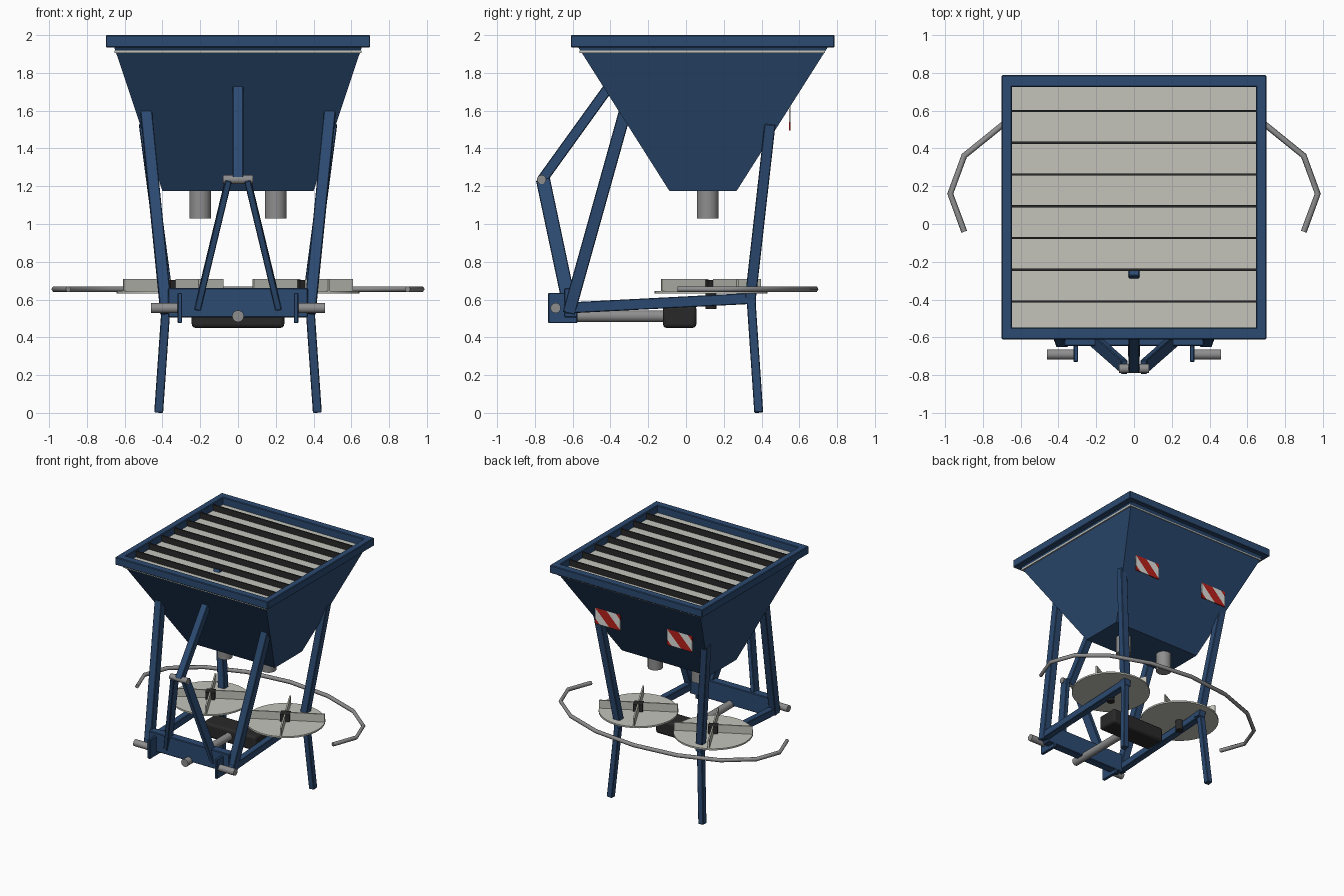
import bpy, bmesh
from math import radians, cos, sin, pi
from mathutils import Vector, Matrix

cube = bpy.data.objects.get("Cube")
if cube:
    bpy.data.objects.remove(cube, do_unlink=True)


def material(name, r, g, b):
    m = bpy.data.materials.new(name)
    m.use_nodes = True
    m.diffuse_color = (r, g, b, 1)
    m.node_tree.nodes["Principled BSDF"].inputs["Base Color"].default_value = (r, g, b, 1)
    return m


BLUE = material("frame blue", 0.025, 0.069, 0.165)
LIGHT = material("pale metal", 0.55, 0.55, 0.50)
GREY = material("steel grey", 0.27, 0.27, 0.27)
DARK = material("dark iron", 0.022, 0.022, 0.022)
RED = material("warning red", 0.47, 0.015, 0.012)
WHITE = material("warning white", 0.72, 0.72, 0.70)


def finish(name, bm, *mats):
    mesh = bpy.data.meshes.new(name)
    bmesh.ops.recalc_face_normals(bm, faces=bm.faces)
    bm.to_mesh(mesh)
    bm.free()
    for m in mats:
        mesh.materials.append(m)
    ob = bpy.data.objects.new(name, mesh)
    bpy.context.collection.objects.link(ob)
    return ob


def smooth(ob):
    bpy.ops.object.select_all(action='DESELECT')
    ob.select_set(True)
    bpy.context.view_layer.objects.active = ob
    bpy.ops.object.shade_smooth_by_angle(angle=radians(35))


def bevel(ob, width, segments=1):
    mod = ob.modifiers.new("soft edges", 'BEVEL')
    mod.width, mod.segments = width, segments
    return ob


def box(name, lo, hi, mat):
    lo, hi = Vector(lo), Vector(hi)
    bm = bmesh.new()
    bmesh.ops.create_cube(bm, size=1, matrix=Matrix.Translation((lo + hi) / 2)
                          @ Matrix.Diagonal((*(hi - lo), 1)))
    return finish(name, bm, mat)


def beam(name, p, q, width, depth, mat=BLUE):
    """Square bar from p to q, its width kept along world x."""
    p, q = Vector(p), Vector(q)
    z = (q - p).normalized()
    x = (Vector((1, 0, 0)) - z * z.x).normalized()
    rot = Matrix((x, z.cross(x), z)).transposed().to_4x4()
    bm = bmesh.new()
    bmesh.ops.create_cube(bm, size=1, matrix=Matrix.Translation((p + q) / 2) @ rot
                          @ Matrix.Diagonal((width, depth, (q - p).length, 1)))
    return bevel(finish(name, bm, mat), 0.004)


def rod(name, p, q, radius, mat=GREY, sides=24):
    p, q = Vector(p), Vector(q)
    rot = (q - p).to_track_quat('Z', 'Y').to_matrix().to_4x4()
    bm = bmesh.new()
    bmesh.ops.create_cone(bm, cap_ends=True, segments=sides, radius1=radius, radius2=radius,
                          depth=(q - p).length, matrix=Matrix.Translation((p + q) / 2) @ rot)
    ob = finish(name, bm, mat)
    smooth(ob)
    return ob


# Hopper: an inverted pyramid
MID = 0.09
bm = bmesh.new()
bmesh.ops.create_cube(bm, size=2)
for v in bm.verts:
    top = v.co.z > 0
    v.co.x *= 0.655 if top else 0.4
    v.co.y = MID + v.co.y * (0.66 if top else 0.178)
    v.co.z = 1.935 if top else 1.175
finish("hopper", bm, BLUE)
box("hopper_trim", (-0.655, -0.565, 1.905), (0.655, 0.737, 1.919), LIGHT)

# Rim around the hopper mouth
for name, lo, hi in (("front", (-0.7, -0.61), (0.7, -0.548)), ("back", (-0.7, 0.725), (0.7, 0.787)),
                     ("right", (-0.7, -0.56), (-0.645, 0.737)), ("left", (0.645, -0.56), (0.7, 0.737))):
    bevel(box("rim_" + name, (*lo, 1.935), (*hi, 2.0), BLUE), 0.005)

# Grate: pale floor with upright dark bars
box("grate_floor", (-0.65, -0.555, 1.925), (0.65, 0.73, 1.94), LIGHT)
for i in range(7):
    y = -0.41 + i * 0.168
    box("grate_bar", (-0.645, y - 0.006, 1.938), (0.645, y + 0.006, 1.988), DARK)

# Legs, rails, drawbar frame, outlets and pins on both sides
for s, side in ((1, "left"), (-1, "right")):
    beam("front_leg_" + side, (s * 0.38, -0.62, 0.53), (s * 0.491, -0.31, 1.64), 0.062, 0.066)
    beam("rear_leg_" + side, (s * 0.37, 0.338, 0.58), (s * 0.495, 0.445, 1.53), 0.06, 0.058)
    beam("foot_" + side, (s * 0.377, 0.343, 0.62), (s * 0.42, 0.385, 0.002), 0.047, 0.047)
    beam("bottom_rail_" + side, (s * 0.385, -0.64, 0.555), (s * 0.375, 0.37, 0.607), 0.055, 0.058)
    beam("mast_bar_" + side, (s * 0.215, -0.612, 0.55), (s * 0.05, -0.757, 1.235), 0.034, 0.075)
    bevel(box("hitch_plate_" + side, (s * 0.308 - 0.012, -0.73, 0.475),
              (s * 0.308 + 0.012, -0.575, 0.635), BLUE), 0.004)
    rod("hitch_pin_" + side, (s * 0.3, -0.69, 0.555), (s * 0.46, -0.69, 0.555), 0.027)
    rod("outlet_" + side, (s * 0.2, 0.115, 1.03), (s * 0.2, 0.115, 1.2), 0.058)

bevel(box("cross_beam", (-0.37, -0.645, 0.505), (0.37, -0.575, 0.66), BLUE), 0.005)
beam("top_link", (0, -0.765, 1.23), (0, -0.25, 1.945), 0.057, 0.055)
rod("top_pin", (-0.08, -0.765, 1.235), (0.08, -0.765, 1.235), 0.024)

# Drive shaft and gearbox
rod("drive_shaft", (0, -0.7, 0.512), (0, -0.1, 0.512), 0.031)
smooth(bevel(box("gearbox", (-0.245, -0.122, 0.45), (0.245, 0.055, 0.57), DARK), 0.02, 3))

# Spinning discs with four vanes and a square hub
TURN = radians(28)
for s, side in ((1, "left"), (-1, "right")):
    c = Vector((s * 0.343, 0.132, 0))
    rod("disc_" + side, c + Vector((0, 0, 0.632)), c + Vector((0, 0, 0.645)), 0.3, LIGHT, 40)
    rod("disc_axle_" + side, c + Vector((0, 0, 0.55)), c + Vector((0, 0, 0.634)), 0.03, DARK)
    place = Matrix.Translation(c) @ Matrix.Rotation(TURN, 4, 'Z')
    hub = box("hub_" + side, (-0.036, -0.036, 0.644), (0.036, 0.036, 0.703), DARK)
    hub.matrix_world = place
    for k in range(4):
        vane = box("vane_" + side, (0.036, -0.006, 0.644), (0.297, 0.006, 0.71), LIGHT)
        vane.matrix_world = place @ Matrix.Rotation(k * pi / 2, 4, 'Z')

# Guard tube around the back
curve = bpy.data.curves.new("guard_tube", 'CURVE')
curve.dimensions = '3D'
curve.bevel_depth, curve.bevel_resolution, curve.use_fill_caps = 0.016, 1, True
spline = curve.splines.new('POLY')
spline.points.add(10)
for i, p in enumerate(spline.points):
    t = radians(-22.5 + 22.5 * i)
    p.co = (0.972 * cos(t), 0.16 + 0.525 * sin(t), 0.655, 1)
curve.materials.append(GREY)
bpy.context.collection.objects.link(bpy.data.objects.new("guard_tube", curve))

# Striped warning plates at the back
CUTS = (0.045, 0.13, 0.235, 0.32)
for s, side in ((1, "left"), (-1, "right")):
    bm = bmesh.new()
    bmesh.ops.create_cube(bm, size=1, matrix=Matrix.Translation((s * 0.33, 0.55, 1.57))
                          @ Matrix.Diagonal((0.23, 0.009, 0.15, 1)))
    corner = Vector((s * 0.33 + 0.115, 0.55, 1.495))
    for cut in CUTS:
        bmesh.ops.bisect_plane(bm, geom=bm.verts[:] + bm.edges[:] + bm.faces[:],
                               plane_co=corner + Vector((0, 0, cut)), plane_no=(-1, 0, 1))
    for f in bm.faces:
        d = f.calc_center_median() - corner
        f.material_index = sum(d.z - d.x > cut for cut in CUTS) % 2
    finish("warning_plate_" + side, bm, RED, WHITE)
